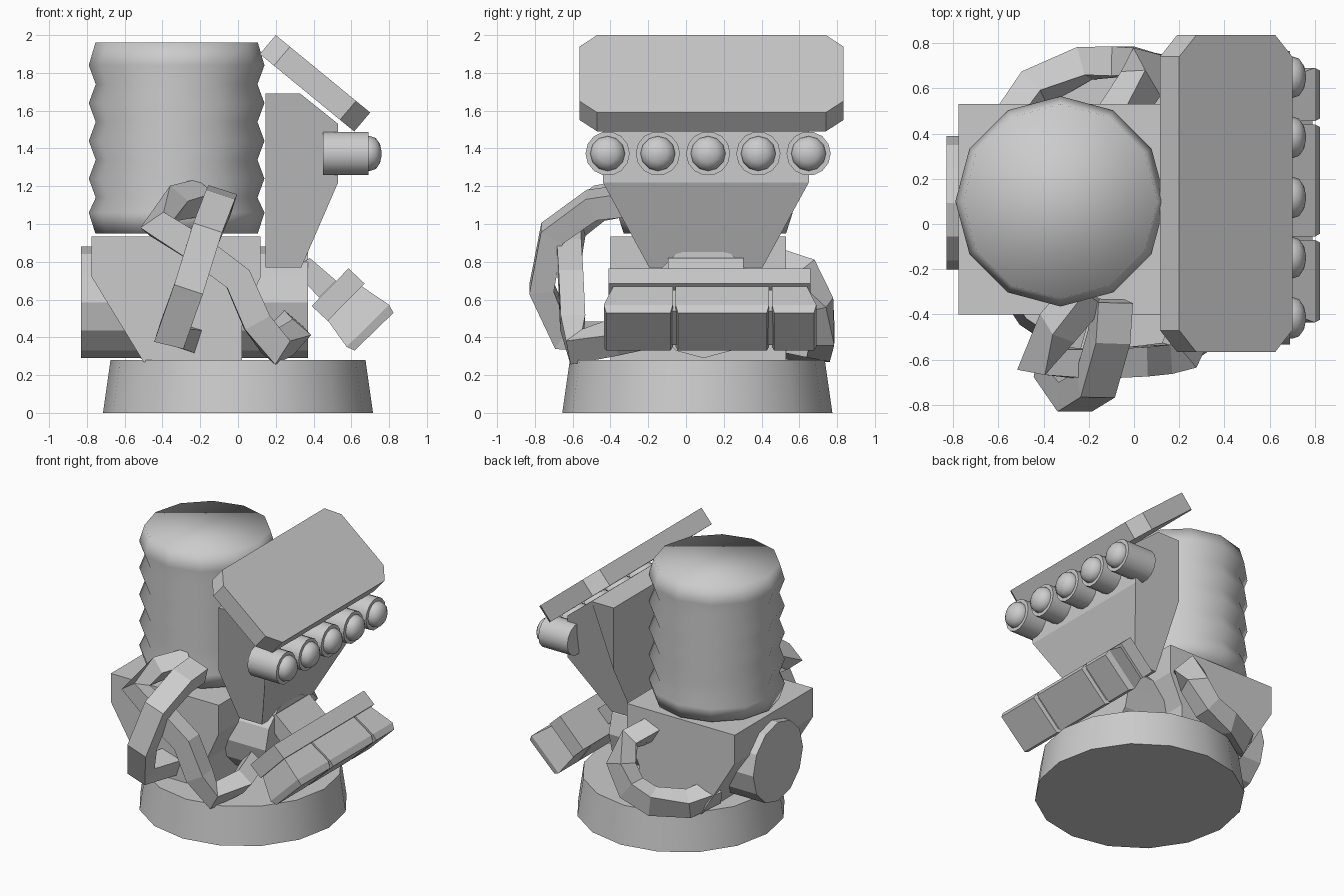
import bpy, bmesh, math
from mathutils import Vector

if "Cube" in bpy.data.objects:
    bpy.data.objects.remove(bpy.data.objects["Cube"])

YC = 0.105  # symmetry plane of most parts


def make(name, verts, faces, smooth=False):
    me = bpy.data.meshes.new(name)
    bm = bmesh.new()
    vs = [bm.verts.new(v) for v in verts]
    for f in faces:
        bm.faces.new([vs[i] for i in f])
    bmesh.ops.recalc_face_normals(bm, faces=bm.faces)
    for f in bm.faces:
        f.smooth = smooth
    bm.to_mesh(me)
    bm.free()
    ob = bpy.data.objects.new(name, me)
    bpy.context.collection.objects.link(ob)
    return ob


def loft(name, rings, smooth=False):
    """Skin equal-length rings and cap both ends."""
    n = len(rings[0])
    verts = [p for r in rings for p in r]
    faces = [[k * n + i, k * n + (i + 1) % n, (k + 1) * n + (i + 1) % n, (k + 1) * n + i]
             for k in range(len(rings) - 1) for i in range(n)]
    faces += [list(range(n)), list(range((len(rings) - 1) * n, len(rings) * n))]
    return make(name, verts, faces, smooth)


def lathe(name, profile, sides, centre, axis='Z', smooth=False):
    """profile: (radius, distance along axis)."""
    rings = []
    for r, h in profile:
        ring = []
        for i in range(sides):
            a = 2 * math.pi * i / sides
            c, s = r * math.cos(a), r * math.sin(a)
            ring.append(Vector(centre) + (Vector((c, s, h)) if axis == 'Z' else Vector((h, c, s))))
        rings.append(ring)
    return loft(name, rings, smooth)


def prism(name, pts, y0, y1):
    """Extrude an x-z outline along y."""
    return loft(name, [[(x, y, z) for x, z in pts] for y in (y0, y1)])


def sharp_smooth(ob, deg):
    bpy.ops.object.select_all(action='DESELECT')
    ob.select_set(True)
    bpy.context.view_layer.objects.active = ob
    bpy.ops.object.shade_smooth_by_angle(angle=math.radians(deg))


def pipe(name, path, n, w=0.16, h=0.13):
    """Square-section hose, n is roughly normal to the plane of the bend."""
    P = [Vector(p) for p in path]
    rings = []
    for i, p in enumerate(P):
        t = (P[min(i + 1, len(P) - 1)] - P[max(i - 1, 0)]).normalized()
        side = Vector(n)
        side = (side - t * side.dot(t)).normalized()
        up = t.cross(side)
        rings.append([p + side * a * w / 2 + up * b * h / 2
                      for a, b in ((-1, -1), (1, -1), (1, 1), (-1, 1))])
    return loft(name, rings)


# round base
base = lathe("base", [(0.715, 0), (0.675, 0.28)], 16, (0, 0.06, 0))
sharp_smooth(base, 40)

# ribbed canister
waves = [(0.43, 0.95), (0.465, 1.06)]
for k in range(4):
    waves += [(0.428, 1.14 + k * 0.2), (0.465, 1.24 + k * 0.2)]
waves += [(0.43, 1.96)]
lathe("canister", waves, 12, (-0.325, 0.1, 0), smooth=True)

# engine block and the axle drum through it
prism("block", [(-0.775, 0.935), (0.12, 0.935), (0.12, 0.72), (0.02, 0.5), (0.02, 0.27),
                (-0.5, 0.27), (-0.775, 0.72)], -0.4, 0.53)
lathe("axle_drum", [(0.295, -0.83), (0.295, 0.37)], 12, (0, 0.093, 0.585), 'X')

# funnel-shaped housing
housing = [(0.145, 1.69, .545), (0.33, 1.69, .545), (0.53, 1.53, .545), (0.53, 1.22, .545),
           (0.335, 0.77, .3), (0.145, 0.77, .3), (0.145, 1.22, .545)]
loft("housing", [[(x, YC + s * w, z) for x, z, w in housing] for s in (-1, 1)])

# tilted top plate with clipped corners
a, b = Vector((0.2, 0, 2.0)), Vector((0.7, 0, 1.59))
down = Vector((-0.085, 0, -0.1))
y0, y1, c = -0.565, 0.835, 0.095
clip = [(0, y0 + c), (0, y1 - c), (0.15, y1), (0.85, y1), (1, y1 - c), (1, y0 + c), (0.85, y0), (0.15, y0)]
top = [a.lerp(b, t) + Vector((0, y, 0)) for t, y in clip]
loft("top_plate", [top, [p + down for p in top]])

# row of five stubs with domed ends
for i in range(5):
    y = -0.415 + i * 0.266
    stub = lathe(f"stub_{i}", [(0.117, 0.45), (0.117, 0.69)], 14, (0, y, 1.373), 'X')
    sharp_smooth(stub, 40)
    dome = [(0.093, 0.66), (0.092, 0.7), (0.082, 0.73), (0.05, 0.752), (0.012, 0.76)]
    lathe(f"dome_{i}", dome, 12, (0, y, 1.373), 'X', True)

# angled front bumper: arm, backing slab and three segments
prism("bumper_arm", [(0.29, 0.76), (0.38, 0.82), (0.52, 0.7), (0.43, 0.61)], YC - 0.2, YC + 0.2)
prism("bumper_slab", [(0.39, 0.566), (0.585, 0.765), (0.67, 0.685), (0.475, 0.487)], -0.41, 0.66)
inner = [(0.475, 0.49), (0.655, 0.67)]
rows = [(-0.435, -0.07), (-0.055, 0.44), (0.455, 0.69)]
g = 0.05
for i, (s, e) in enumerate(rows):
    lo = s + (g if i == 0 else 0.0)
    hi = e - (g if i == 2 else 0.0)
    rings = []
    for (p, q), ya, yb in [(inner, lo, hi),
                           (((0.575, 0.35), (0.80, 0.572)), s, e),
                           (((0.617, 0.33), (0.823, 0.53)), s + 0.012, e - 0.012)]:
        rings.append([(p[0], ya, p[1]), (q[0], ya, q[1]), (q[0], yb, q[1]), (p[0], yb, p[1])])
    loft(f"bumper_segment_{i}", rings)
prism("bumper_core", [(0.49, 0.49), (0.65, 0.65), (0.79, 0.54), (0.61, 0.36)], -0.36, 0.62)

# bent hoses
pipe("front_hose", [(-0.1, -0.34, 1.12), (-0.11, -0.5, 1.1), (-0.17, -0.71, 0.95), (-0.26, -0.765, 0.66),
                    (-0.35, -0.65, 0.41), (-0.28, -0.36, 0.4)], (0.95, 0, -0.3))
pipe("crossed_hose", [(-0.2, -0.3, 1.14), (-0.34, -0.46, 1.11), (-0.43, -0.6, 1.0), (-0.2, -0.62, 0.86),
                      (0.0, -0.61, 0.71), (0.1, -0.6, 0.48), (0.2, -0.58, 0.35), (0.29, -0.38, 0.4),
                      (0.24, -0.15, 0.45)], (0.6, 0, 0.7), 0.15)
pipe("rear_hose", [(-0.08, 0.46, 0.78), (0.03, 0.62, 0.73), (0.05, 0.7, 0.57), (-0.05, 0.72, 0.42),
                   (-0.22, 0.71, 0.36), (-0.44, 0.6, 0.36), (-0.55, 0.42, 0.42)], (0.55, 0, -0.8))
